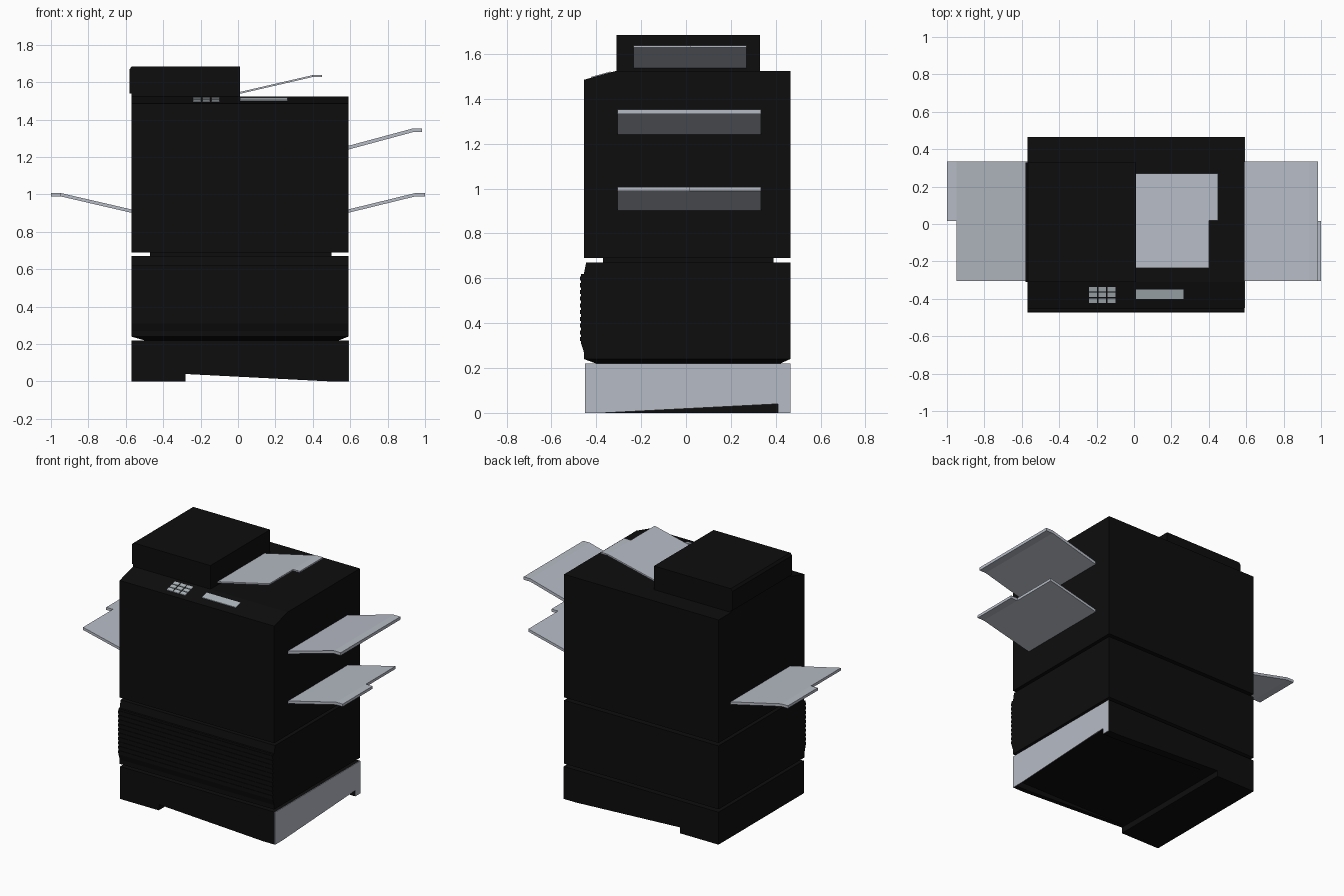
import bpy
import bmesh
from mathutils import Vector

cube = bpy.data.objects.get("Cube")
if cube:
    bpy.data.objects.remove(cube, do_unlink=True)


def material(name, rgb):
    mat = bpy.data.materials.new(name)
    mat.use_nodes = True
    color = (*rgb, 1.0)
    mat.diffuse_color = color
    mat.node_tree.nodes["Principled BSDF"].inputs["Base Color"].default_value = color
    return mat


BLACK = material("black casing", (0.004, 0.004, 0.004))
GREY = material("light grey plastic", (0.47, 0.50, 0.56))
BUTTON = material("button grey", (0.41, 0.46, 0.49))


def finish(name, bm, mat):
    bmesh.ops.recalc_face_normals(bm, faces=bm.faces)
    mesh = bpy.data.meshes.new(name)
    bm.to_mesh(mesh)
    bm.free()
    mesh.materials.append(mat)
    obj = bpy.data.objects.new(name, mesh)
    bpy.context.collection.objects.link(obj)
    return obj


def prism(bm, points, axis, start, end):
    """Extrude a 2D profile along x (profile in y, z) or y (profile in x, z)."""
    def place(p, d):
        return Vector((d, *p)) if axis == "x" else Vector((p[0], d, p[1]))
    verts = [bm.verts.new(place(p, start)) for p in points]
    face = bm.faces.new(verts)
    result = bmesh.ops.extrude_face_region(bm, geom=[face])
    moved = [g for g in result["geom"] if isinstance(g, bmesh.types.BMVert)]
    step = Vector((end - start, 0, 0)) if axis == "x" else Vector((0, end - start, 0))
    bmesh.ops.translate(bm, verts=moved, vec=step)
    # the starting cap is kept so that the solid is closed
    if not face.is_valid or len(face.link_loops if hasattr(face, "link_loops") else face.loops) == 0:
        bm.faces.new(verts)


def extruded(name, points, axis, start, end, mat=BLACK):
    bm = bmesh.new()
    prism(bm, points, axis, start, end)
    return finish(name, bm, mat)


def box(name, xs, ys, zs, mat=BLACK):
    outline = [(xs[0], zs[0]), (xs[1], zs[0]), (xs[1], zs[1]), (xs[0], zs[1])]
    return extruded(name, outline, "y", ys[0], ys[1], mat)


def tray(name, side, root, reach, notch, z, rise, thick, ys, split, tab_front):
    """Sloping paper tray with a flat lip; one half can reach further."""
    bm = bmesh.new()
    for front, span in ((True, (ys[0], split)), (False, (split, ys[1]))):
        tip = reach if front == tab_front else reach - notch
        bend = reach - 0.05
        top = [(root, z), (bend, z + rise)]
        if tip > bend + 0.001:
            top.append((tip, z + rise))
        outline = top + [(x, h - thick) for x, h in reversed(top)]
        prism(bm, [(side * x, h) for x, h in outline], "y", *span)
    return finish(name, bm, GREY)


LEFT, RIGHT = -0.57, 0.59
FRONT, BACK = -0.455, 0.465

# Base cabinet: solid block at one end, raised floor and tapering skirts
box("base_body", (LEFT, RIGHT), (-0.45, BACK), (0.04, 0.22))
box("base_end_block", (LEFT, -0.28), (-0.45, BACK), (0.0, 0.04))
skirt = [(-0.28, 0.04), (0.5, 0.0), (RIGHT, 0.0), (RIGHT, 0.04)]
extruded("base_front_skirt", skirt, "y", -0.45, -0.42)
extruded("base_back_skirt", skirt, "y", 0.41, BACK)
panel = [(-0.45, 0), (-0.37, 0), (0.41, 0.04), (0.41, 0), (BACK, 0), (BACK, 0.22), (-0.45, 0.22)]
extruded("base_side_panel", panel, "x", RIGHT, RIGHT + 0.004, GREY)

# Paper drawer section with a chamfered underside
bm = bmesh.new()
rings = []
for x0, x1, y0, y1, z in ((-0.5, 0.54, -0.40, 0.42, 0.22),
                          (LEFT, RIGHT, FRONT, BACK, 0.24)):
    rings.append([bm.verts.new(c) for c in
                  ((x0, y0, z), (x1, y0, z), (x1, y1, z), (x0, y1, z))])
for i in range(4):
    j = (i + 1) % 4
    bm.faces.new((rings[0][i], rings[0][j], rings[1][j], rings[1][i]))
bm.faces.new(rings[0])
bm.faces.new(rings[1])
finish("drawer_underside", bm, BLACK)

drawer = [(BACK, 0.24), (BACK, 0.67), (-0.445, 0.67), (FRONT, 0.62), (-0.468, 0.62),
          (-0.468, 0.31), (FRONT, 0.27), (FRONT, 0.24)]
extruded("drawer_section", drawer, "x", LEFT, RIGHT)
for i in range(10):
    z = 0.32 + i * 0.03
    box(f"drawer_slat_{i + 1}", (LEFT, RIGHT), (-0.472, -0.465), (z, z + 0.018))

# Recessed neck and main body with a sloping control panel
box("neck", (-0.47, 0.50), (-0.37, 0.39), (0.66, 0.70))
body = [(FRONT, 0.69), (BACK, 0.69), (BACK, 1.525), (-0.31, 1.525), (FRONT, 1.485)]
extruded("main_body", body, "x", LEFT, RIGHT)

# Document feeder on the lid
feeder = [(0.01, 1.52), (0.01, 1.685), (-0.567, 1.685), (-0.58, 1.67),
          (-0.58, 1.54), (LEFT, 1.54), (LEFT, 1.52)]
extruded("document_feeder", feeder, "y", -0.31, 0.33)


# Controls lying on the sloping panel
def panel_plate(name, x0, x1, y0, y1, mat):
    def height(y):
        return 1.485 + (y - FRONT) * 0.04 / 0.145
    outline = [(y0, height(y0)), (y1, height(y1)),
               (y1, height(y1) + 0.004), (y0, height(y0) + 0.004)]
    extruded(name, outline, "x", x0, x1, mat)


panel_plate("display", 0.01, 0.265, -0.40, -0.35, BUTTON)
for row in range(3):
    for col in range(3):
        x, y = -0.24 + col * 0.049, -0.422 + row * 0.031
        panel_plate(f"button_{row * 3 + col + 1}", x, x + 0.042, y, y + 0.024, BUTTON)

# Paper trays
SPAN = (-0.305, 0.335)
tray("upper_output_tray", 1, RIGHT, 0.985, 0.0, 1.26, 0.093, 0.02, SPAN, 0.015, True)
tray("lower_output_tray", 1, RIGHT, 1.0, 0.05, 0.92, 0.088, 0.018, SPAN, 0.015, True)
tray("side_feed_tray", -1, -LEFT, 1.0, 0.05, 0.92, 0.088, 0.018, SPAN, 0.015, False)
tray("feeder_tray", 1, 0.01, 0.45, 0.05, 1.548, 0.09, 0.01, (-0.235, 0.27), 0.02, False)
